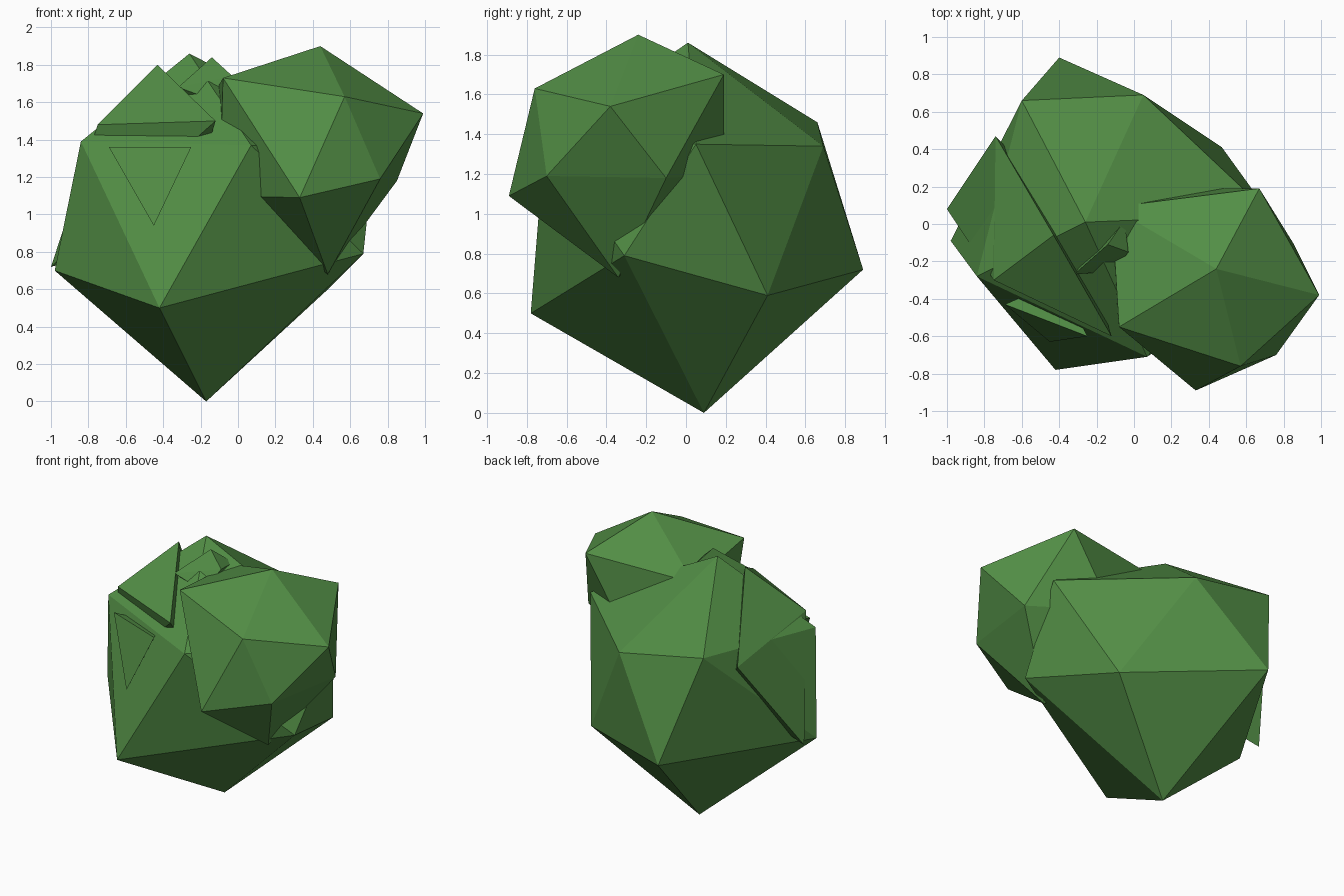
import bpy
import bmesh

cube = bpy.data.objects.get("Cube")
if cube:
    bpy.data.objects.remove(cube, do_unlink=True)

# Single foliage colour
leaf = bpy.data.materials.new("leaf_green")
leaf.use_nodes = True
colour = (0.085, 0.27, 0.06, 1)
leaf.diffuse_color = colour
leaf.node_tree.nodes["Principled BSDF"].inputs["Base Color"].default_value = colour


def clump(name, corners):
    """Flat-shaded faceted lump wrapped around a few corners."""
    bm = bmesh.new()
    for c in corners:
        bm.verts.new(c)
    hull = bmesh.ops.convex_hull(bm, input=bm.verts[:])
    spare = [v for v in set(hull["geom_interior"] + hull["geom_unused"])
             if isinstance(v, bmesh.types.BMVert)]
    bmesh.ops.delete(bm, geom=spare, context='VERTS')
    bmesh.ops.recalc_face_normals(bm, faces=bm.faces[:])
    mesh = bpy.data.meshes.new(name)
    bm.to_mesh(mesh)
    bm.free()
    mesh.materials.append(leaf)
    obj = bpy.data.objects.new(name, mesh)
    bpy.context.collection.objects.link(obj)
    return obj


# Large twelve-cornered lump: base, lower ring, upper ring, top
clump("main_foliage", [
    (-.17, .09, 0),
    (-.42, -.78, .5), (.67, -.31, .79), (.47, .41, .59), (-.4, .89, .72), (-.98, -.09, .7),
    (.73, .05, 1.35), (.07, -.71, 1.37), (-.84, -.28, 1.39), (-.6, .66, 1.46), (.05, .69, 1.34),
    (-.26, .01, 1.86)])

# Smaller lump leaning out of the upper front
clump("side_foliage", [
    (.48, -.34, .68),
    (.33, -.89, 1.09), (.76, -.7, 1.19), (.85, -.1, 1.18), (.35, .19, 1.2), (-.1, -.35, 1.1),
    (.99, -.38, 1.54), (.57, -.76, 1.63), (-.08, -.55, 1.73), (-.12, .09, 1.66), (.67, .19, 1.7),
    (.44, -.24, 1.9)])

# Mostly buried lump showing along the other side
clump("inner_foliage", [
    (-1, .08, .72), (-.74, .47, 1.36), (-.43, -.06, 1.8),
    (-.75, -.3, 1.48), (-.12, -.6, 1.5), (-.3, 0, .9)])

# Small tips breaking through the crown and front
clump("crown_tip", [
    (-.14, -.11, 1.84), (-.32, -.27, 1.68), (-.03, -.15, 1.74),
    (-.05, .02, 1.72), (-.2, -.1, 1.5), (-.1, -.25, 1.6)])
clump("front_tip", [
    (-.69, -.43, 1.36), (-.25, -.6, 1.36), (-.45, -.63, .94),
    (-.55, -.48, 1.2), (-.4, -.3, 1.3)])
